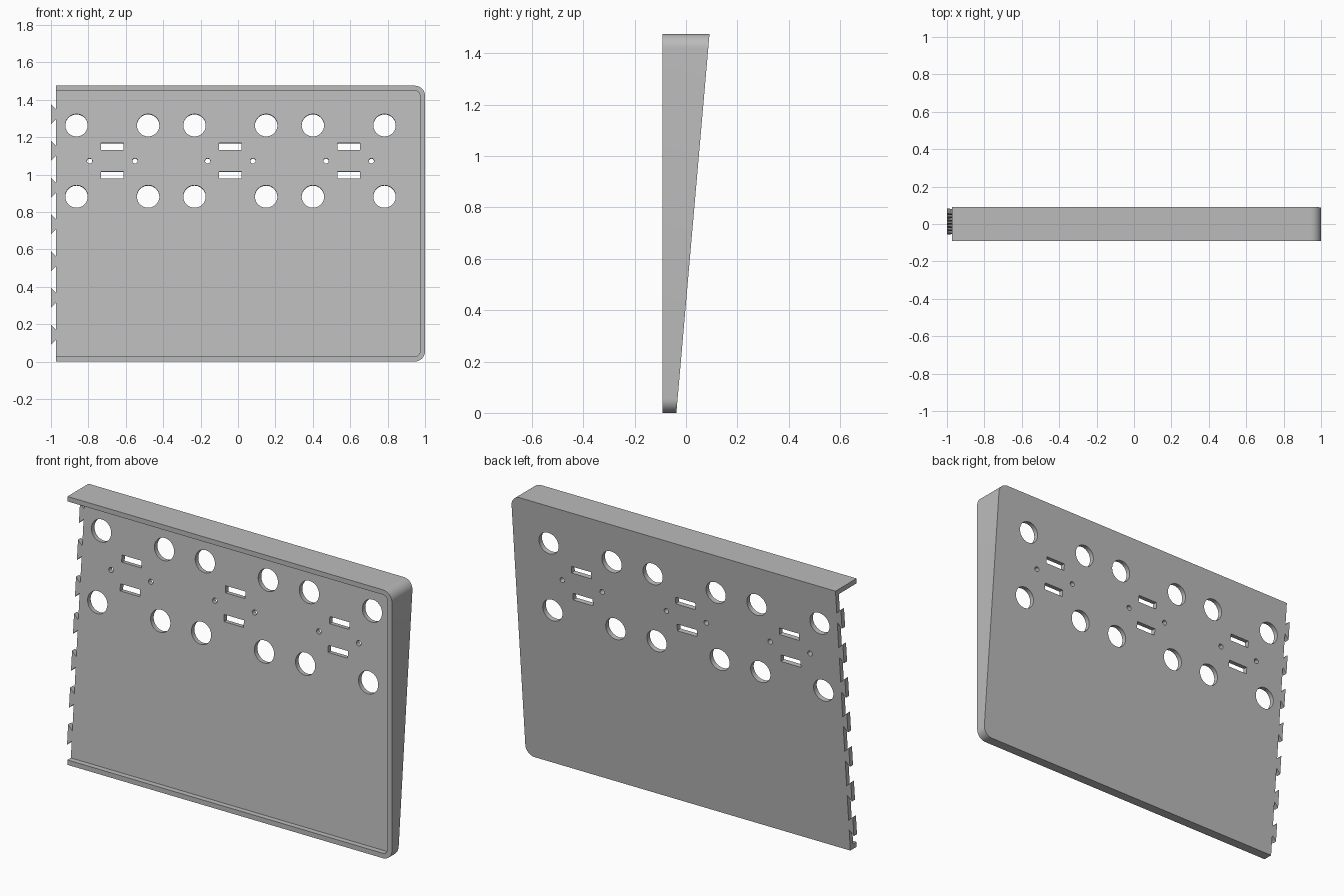
import bpy, bmesh, math

WIDTH_L, WIDTH_R, HEIGHT = -0.973, 1.0, 1.475
FRONT, WALL = -0.0915, 0.027
SLOPE = math.tan(math.radians(5))
BACK_BASE = 0.0915 - SLOPE * HEIGHT

cube = bpy.data.objects.get("Cube")
if cube:
    bpy.data.objects.remove(cube)

grey = bpy.data.materials.new("light_grey")
grey.use_nodes = True
colour = (0.5, 0.5, 0.5, 1)
grey.diffuse_color = colour
grey.node_tree.nodes["Principled BSDF"].inputs["Base Color"].default_value = colour


def back_face(x, z):
    return (x, BACK_BASE + SLOPE * z, z)


def plate_front(x, z):
    return (x, BACK_BASE + SLOPE * z - WALL, z)


def flat(y):
    return lambda x, z: (x, y, z)


def off_plate(d):
    """Point shifted along the normal of the sloped plate."""
    def place(x, z):
        px, py, pz = plate_front(x, z)
        return (px, py + d, pz - SLOPE * d)
    return place


def prism(bm, outline, front, back):
    """Solid between two mapped copies of an x-z outline."""
    a = [bm.verts.new(front(x, z)) for x, z in outline]
    b = [bm.verts.new(back(x, z)) for x, z in outline]
    bm.faces.new(a)
    bm.faces.new(b[::-1])
    n = len(a)
    for i in range(n):
        j = (i + 1) % n
        bm.faces.new((a[j], a[i], b[i], b[j]))


def make_object(name, bm):
    bmesh.ops.recalc_face_normals(bm, faces=bm.faces)
    mesh = bpy.data.meshes.new(name)
    bm.to_mesh(mesh)
    bm.free()
    mesh.materials.append(grey)
    obj = bpy.data.objects.new(name, mesh)
    bpy.context.collection.objects.link(obj)
    return obj


def arc(cx, cz, r, start, end, steps):
    angles = [math.radians(start + (end - start) * i / steps) for i in range(steps + 1)]
    return [(cx + r * math.cos(t), cz + r * math.sin(t)) for t in angles]


def tray_outline(left, inset, r):
    """Rectangle with both corners on the +x side rounded."""
    right, low, high = WIDTH_R - inset, inset, HEIGHT - inset
    return ([(left, low)] + arc(right - r, low + r, r, -90, 0, 10)
            + arc(right - r, high - r, r, 0, 90, 10) + [(left, high)])


def circle(cx, cz, r, steps):
    return arc(cx, cz, r, 0, 360, steps)[:-1]


def box(cx, cz, w, h):
    return [(cx - w, cz - h), (cx + w, cz - h), (cx + w, cz + h), (cx - w, cz + h)]


def cut(target, cutter):
    mod = target.modifiers.new("cut", "BOOLEAN")
    mod.operation, mod.solver, mod.object = "DIFFERENCE", "EXACT", cutter
    cutter.hide_render = True
    bpy.context.view_layer.update()
    graph = bpy.context.evaluated_depsgraph_get()
    mesh = bpy.data.meshes.new_from_object(target.evaluated_get(graph))
    target.modifiers.clear()
    target.data = mesh
    bpy.data.objects.remove(cutter)


# Wedge-shaped shell
bm = bmesh.new()
prism(bm, tray_outline(WIDTH_L, 0, 0.055), flat(FRONT), back_face)
panel = make_object("wedge_panel", bm)

# Cavity open to the front and to the jointed side
bm = bmesh.new()
prism(bm, tray_outline(WIDTH_L - 0.2, WALL, 0.028), flat(FRONT - 0.1), plate_front)
cut(panel, make_object("cavity_cutter", bm))

# Three groups of mounting holes: large rounds, small rounds and slots
bm = bmesh.new()
MID = 1.073
for cx in (-0.672, -0.041, 0.592):
    shapes = []
    for s in (-1, 1):
        shapes += [circle(cx + s * 0.1915, MID + t * 0.1905, 0.06, 40) for t in (-1, 1)]
        shapes.append(circle(cx + s * 0.121, MID, 0.014, 20))
        shapes.append(box(cx, MID + s * 0.0765, 0.06, 0.019))
    for shape in shapes:
        prism(bm, shape, off_plate(-0.03), off_plate(0.06))
cut(panel, make_object("hole_cutter", bm))

# Dovetail tabs along the open side
bm = bmesh.new()
for i in range(7):
    z = 0.144 + 0.1965 * i
    prism(bm, [(-1, z - 0.054), (WIDTH_L, z - 0.027), (WIDTH_L, z + 0.027), (-1, z + 0.054)],
          plate_front, back_face)
tabs = make_object("dovetail_tabs", bm)

# Smooth rounded corners and hole walls, keep edges sharp
bpy.ops.object.select_all(action="DESELECT")
panel.select_set(True)
bpy.context.view_layer.objects.active = panel
bpy.ops.object.shade_smooth_by_angle(angle=math.radians(30))
